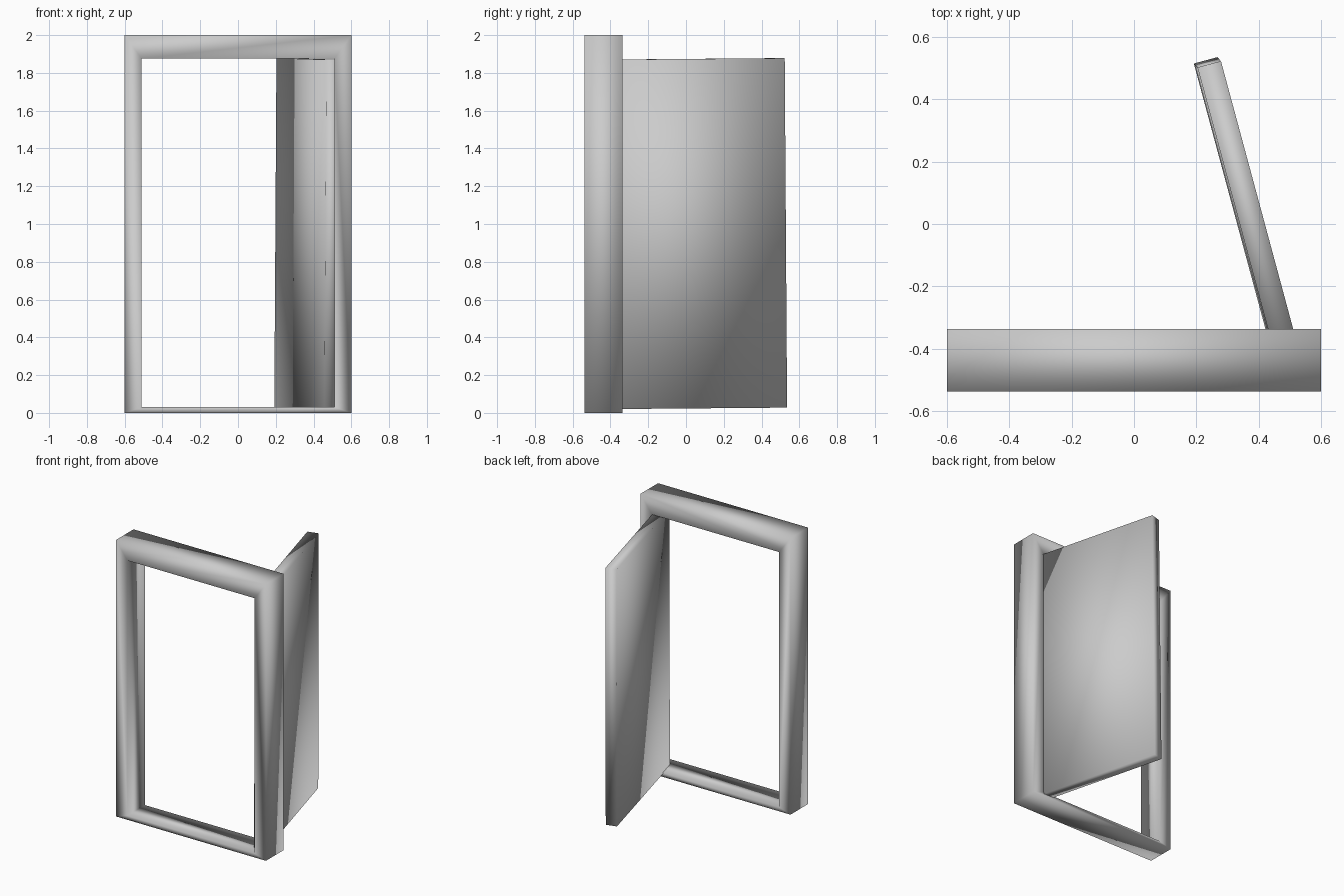
import bpy, bmesh
from mathutils import Vector, Matrix

if "Cube" in bpy.data.objects:
    bpy.data.objects.remove(bpy.data.objects["Cube"])


def finish(bm, name):
    bmesh.ops.recalc_face_normals(bm, faces=bm.faces[:])
    me = bpy.data.meshes.new(name)
    bm.to_mesh(me)
    bm.free()
    me.shade_smooth()
    ob = bpy.data.objects.new(name, me)
    bpy.context.collection.objects.link(ob)
    return ob


def rect(bm, x, z0, z1, y):
    return [bm.verts.new((px, y, pz)) for px, pz in
            ((-x, z0), (x, z0), (x, z1), (-x, z1))]


# Door frame: mitred rectangular ring extruded in depth
bm = bmesh.new()
outer = rect(bm, 0.60, 0.0, 2.0, -0.537)
inner = rect(bm, 0.51, 0.03, 1.875, -0.537)
ring = []
for i in range(4):
    j = (i + 1) % 4
    ring.append(bm.faces.new((outer[i], outer[j], inner[j], inner[i])))
ext = bmesh.ops.extrude_face_region(bm, geom=ring, use_keep_orig=True)
bmesh.ops.translate(bm, vec=(0, 0.2, 0),
                    verts=[g for g in ext["geom"] if isinstance(g, bmesh.types.BMVert)])
finish(bm, "door_frame")

# Door leaf: thin slab swung open, sagging very slightly off vertical
width, thick, height = 1.018, 0.078, 1.85
up = Vector((0.0116, -0.0125, 1.85)).normalized()
along = Vector((-0.265, 0.983, 0.008))
along = (along - up * along.dot(up)).normalized()
side = along.cross(up)
axes = Matrix((along, side, up)).transposed().to_4x4()

bm = bmesh.new()
bmesh.ops.create_cube(bm, size=1.0)
bmesh.ops.translate(bm, verts=bm.verts, vec=(0.5, 0.5, 0.5))
bmesh.ops.scale(bm, verts=bm.verts, vec=(width, thick, height))
bmesh.ops.transform(bm, verts=bm.verts,
                    matrix=Matrix.Translation((0.457, -0.468, 0.02)) @ axes)
finish(bm, "door_leaf")
